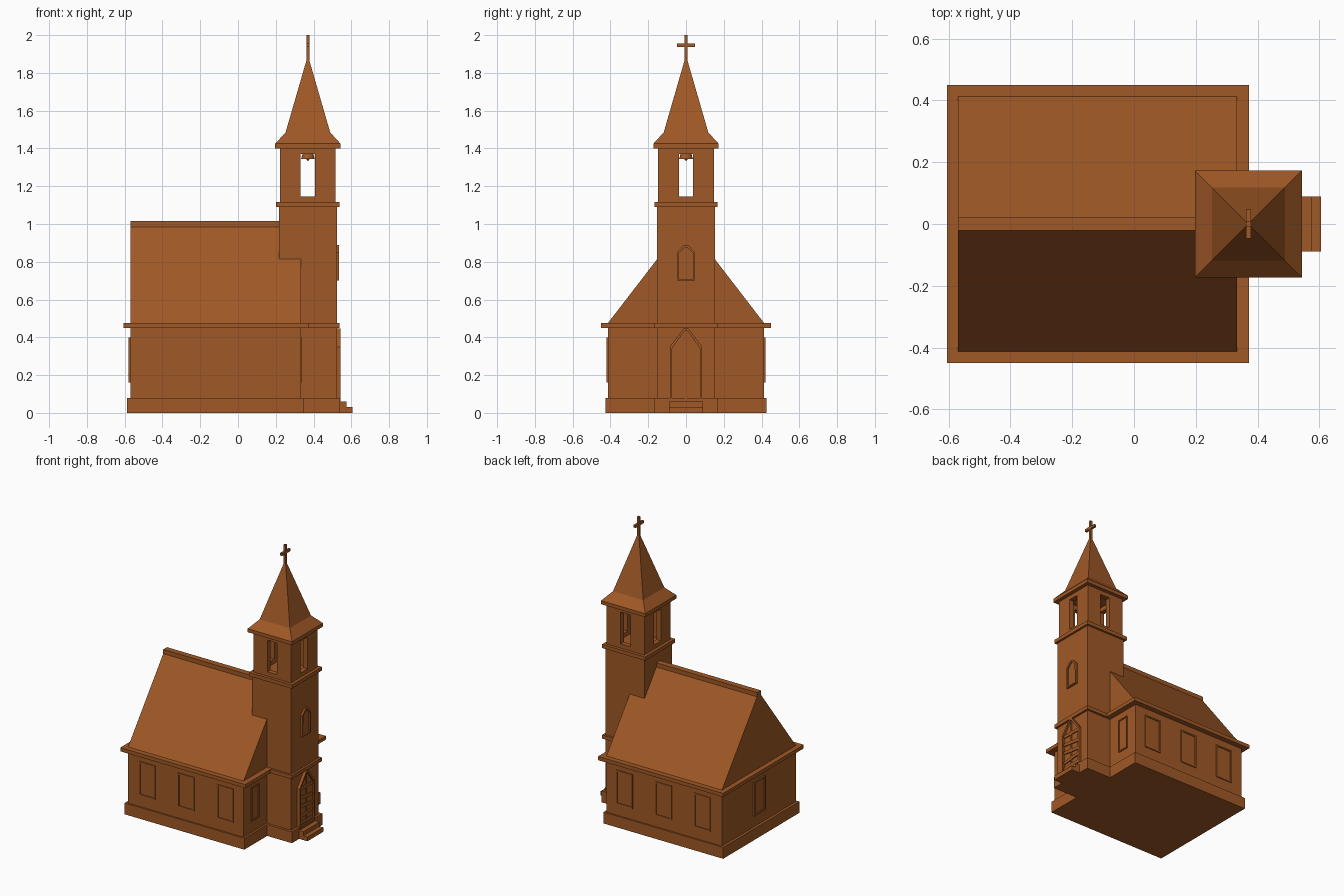
import bpy, bmesh, math
from mathutils import Matrix, Vector

old = bpy.data.objects.get("Cube")
if old:
    bpy.data.objects.remove(old, do_unlink=True)

wood = bpy.data.materials.new("brown_wood")
wood.use_nodes = True
BROWN = (0.35, 0.098, 0.019, 1)
wood.diffuse_color = BROWN
wood.node_tree.nodes["Principled BSDF"].inputs["Base Color"].default_value = BROWN


def finish(name, bm):
    bmesh.ops.recalc_face_normals(bm, faces=bm.faces)
    mesh = bpy.data.meshes.new(name)
    bm.to_mesh(mesh)
    bm.free()
    mesh.materials.append(wood)
    obj = bpy.data.objects.new(name, mesh)
    bpy.context.collection.objects.link(obj)
    return obj


def box(name, x, y, z, matrix=Matrix()):
    """Box from (min, max) ranges, optionally placed by a matrix."""
    bm = bmesh.new()
    bmesh.ops.create_cube(bm, size=1)
    for v in bm.verts:
        v.co = matrix @ Vector([r[0] if c < 0 else r[1] for r, c in zip((x, y, z), v.co)])
    return finish(name, bm)


def panel(name, outline, origin, angle, thick, rim=0, recess=0, back=0.02):
    """Upright outline (u, z) facing +x, turned by angle, with a sunken centre."""
    bm = bmesh.new()
    verts = [bm.verts.new((-back, u, z)) for u, z in outline]
    base = bm.faces.new(verts)
    out = bmesh.ops.extrude_face_region(bm, geom=[base])["geom"]
    bmesh.ops.translate(bm, verts=[g for g in out if isinstance(g, bmesh.types.BMVert)],
                        vec=(back + thick, 0, 0))
    bmesh.ops.recalc_face_normals(bm, faces=bm.faces)
    if rim:
        front = next(f for f in bm.faces if f.normal.x > 0.9)
        bmesh.ops.inset_region(bm, faces=[front], thickness=rim)
        bm.faces.ensure_lookup_table()
        front = max((f for f in bm.faces if f.normal.x > 0.9), key=lambda f: f.calc_area())
        ring = bmesh.ops.extrude_face_region(bm, geom=[front])["geom"]
        bmesh.ops.translate(bm, verts=[g for g in ring if isinstance(g, bmesh.types.BMVert)],
                            vec=(-recess, 0, 0))
        if front.is_valid:
            bmesh.ops.delete(bm, geom=[front], context='FACES_ONLY')
    bm.transform(Matrix.Translation(origin) @ Matrix.Rotation(angle, 4, 'Z'))
    return finish(name, bm)


def rect(half, z0, z1):
    return [(-half, z0), (half, z0), (half, z1), (-half, z1)]


def pointed(half, z0, shoulder, apex, tip):
    return [(-half, z0), (half, z0), (half, shoulder), (tip, apex), (-tip, apex), (-half, shoulder)]


def stack(name, centre, levels):
    """Square tapered solid through (half width, height) levels."""
    bm = bmesh.new()
    rings = []
    for h, z in levels:
        rings.append([bm.verts.new((centre + sx * h, sy * h, z))
                      for sx, sy in ((-1, -1), (1, -1), (1, 1), (-1, 1))])
    for a, b in zip(rings, rings[1:]):
        for i in range(4):
            j = (i + 1) % 4
            bm.faces.new((a[i], a[j], b[j], b[i]))
    bm.faces.new(rings[0])
    bm.faces.new(rings[-1])
    return finish(name, bm)


# Nave
box("nave_plinth", (-0.588, 0.347), (-0.425, 0.425), (0, 0.08))
box("nave_walls", (-0.57, 0.333), (-0.413, 0.413), (0.08, 0.45))
box("nave_cornice", (-0.605, 0.372), (-0.45, 0.45), (0.45, 0.476))
panel("nave_roof", [(-0.413, 0.476), (0.413, 0.476), (0, 1.012)], (-0.57, 0, 0), 0, 0.903, back=0)
box("roof_ridge", (-0.57, 0.333), (-0.021, 0.021), (0.985, 1.015))

# Nave windows
for side in (-1, 1):
    for x in (-0.418, -0.115, 0.19):
        panel("nave_side_window", rect(0.064, 0.16, 0.4), (x, side * 0.413, 0),
              side * math.pi / 2, 0.007, 0.014, 0.006)
    panel("nave_gable_window", rect(0.043, 0.16, 0.4), (0.333, side * 0.287, 0), 0,
          0.007, 0.012, 0.006)
panel("nave_end_window", rect(0.064, 0.16, 0.4), (-0.57, 0, 0), math.pi, 0.01, 0.014, 0.009)

# Tower
TX = 0.37
stack("tower_plinth", TX, [(0.17, 0), (0.17, 0.08)])
stack("tower_shaft", TX, [(0.153, 0.08), (0.153, 1.09)])
stack("tower_lower_band", TX, [(0.168, 0.45), (0.168, 0.476)])
stack("tower_cornice", TX, [(0.168, 1.09), (0.168, 1.116)])
panel("tower_window", pointed(0.048, 0.7, 0.85, 0.888, 0.012), (TX + 0.153, 0, 0), 0,
      0.013, 0.013, 0.01)

# Open belfry: two jambs, a sill and a lintel on each side
H, GAP, WALL = 0.147, 0.038, 0.035
for k in range(4):
    turn = Matrix.Translation((TX, 0, 0)) @ Matrix.Rotation(k * math.pi / 2, 4, 'Z')
    depth = (H - WALL, H)
    box("belfry_jamb_a", depth, (GAP, H), (1.116, 1.4), turn)
    box("belfry_jamb_b", depth, (-H + WALL, -GAP), (1.116, 1.4), turn)
    box("belfry_sill", depth, (-GAP, GAP), (1.116, 1.146), turn)
    box("belfry_lintel", depth, (-GAP, GAP), (1.37, 1.4), turn)

# Bell
bm = bmesh.new()
bmesh.ops.create_cone(bm, cap_ends=True, segments=16, radius1=0.036, radius2=0.02, depth=0.055,
                      matrix=Matrix.Translation((TX, 0, 1.3725)))
bmesh.ops.create_icosphere(bm, subdivisions=1, radius=0.009,
                           matrix=Matrix.Translation((TX, 0, 1.343)))
finish("bell", bm)

# Spire and cross
stack("spire", TX, [(0.173, 1.4), (0.173, 1.425), (0.118, 1.485), (0.008, 1.865)])
stack("cross_post", TX, [(0.008, 1.85), (0.008, 2.0)])
box("cross_arm", (TX - 0.008, TX + 0.008), (-0.047, 0.047), (1.938, 1.956))

# Entrance: pointed doorway with straps across the leaves
FX = TX + 0.153
panel("doorway", pointed(0.086, 0.06, 0.35, 0.448, 0.012), (FX, 0, 0), 0, 0.02, 0.014, 0.012)
box("door_centre_batten", (FX, FX + 0.014), (-0.005, 0.005), (0.06, 0.425))
for z, tilt in ((0.1, 0), (0.15, 6), (0.21, -8), (0.27, -8), (0.34, 0)):
    place = Matrix.Translation((FX, 0, z)) @ Matrix.Rotation(math.radians(tilt), 4, 'X')
    box("door_strap", (0, 0.015), (-0.07, 0.07), (-0.011, 0.011), place)

# Steps
box("lower_step", (0.53, 0.605), (-0.089, 0.089), (0, 0.03))
box("upper_step", (0.53, 0.574), (-0.089, 0.089), (0.03, 0.06))
